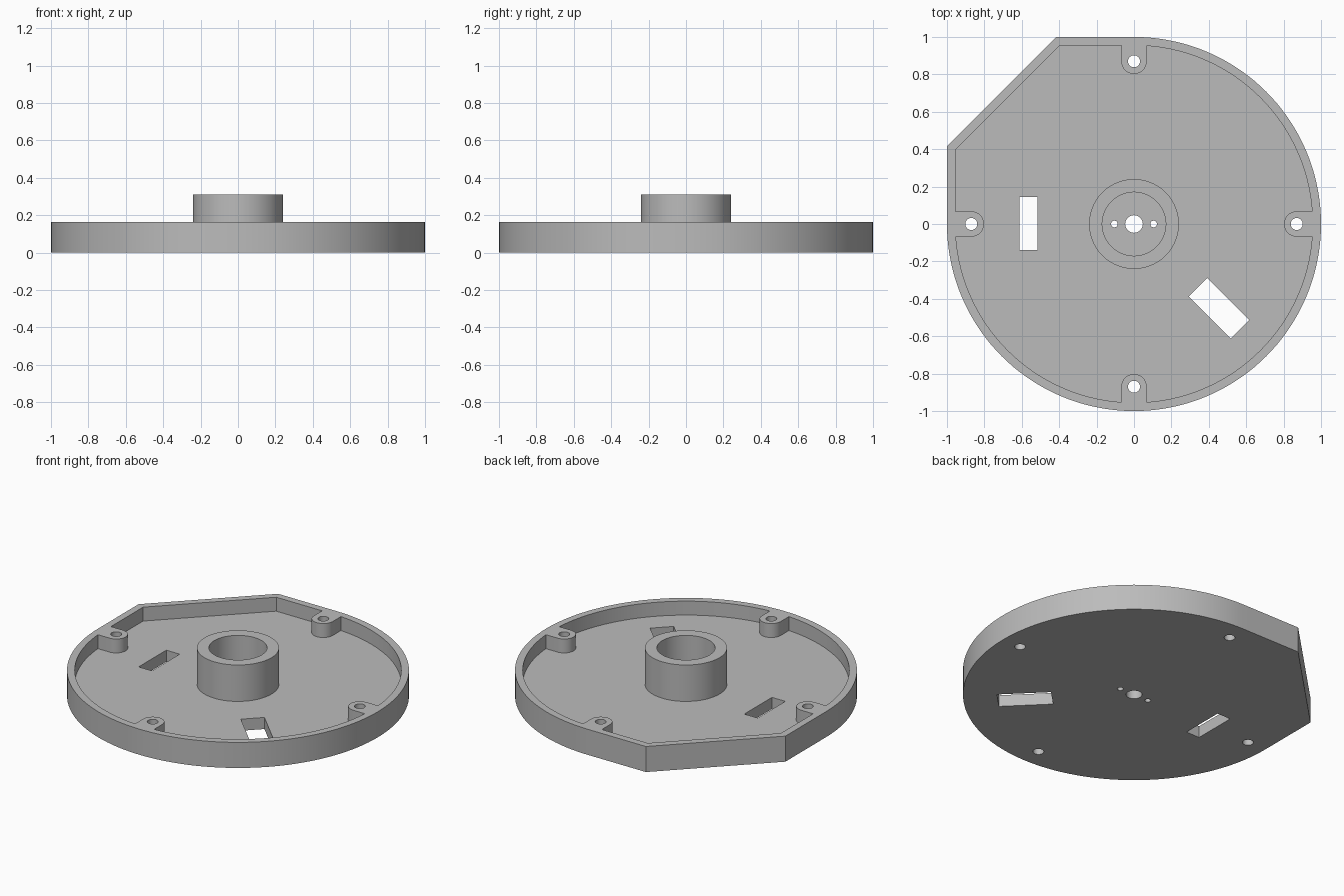
import bpy, bmesh
from math import sin, cos, pi, tan, asin
from mathutils import Matrix, Vector

default = bpy.data.objects.get("Cube")
if default:
    bpy.data.objects.remove(default, do_unlink=True)

HEIGHT, FLOOR, BOSS_TOP = 0.165, 0.075, 0.31
RIM_INNER, POST_AT, POST_R = 0.955, 0.87, 0.068
CUT_LOW, CUT_HIGH = -0.1, 0.5

grey = bpy.data.materials.new("plain grey")
grey.use_nodes = True
colour = (0.5, 0.5, 0.5, 1)
grey.diffuse_color = colour
grey.node_tree.nodes["Principled BSDF"].inputs["Base Color"].default_value = colour


def arc(radius, start, end, steps, x=0, y=0):
    return [(x + radius * cos(start + (end - start) * i / steps),
             y + radius * sin(start + (end - start) * i / steps)) for i in range(steps + 1)]


def circle(radius, x=0, y=0, steps=48):
    return arc(radius, 0, 2 * pi, steps, x, y)[:-1]


def rectangle(width, length, x, y, angle=0):
    turn = Matrix.Rotation(angle, 2)
    corners = [(-1, -1), (1, -1), (1, 1), (-1, 1)]
    return [tuple(turn @ Vector((a * width / 2, b * length / 2)) + Vector((x, y)))
            for a, b in corners]


def prism(name, outline, low, high):
    bm = bmesh.new()
    face = bm.faces.new([bm.verts.new((x, y, low)) for x, y in outline])
    top = bmesh.ops.extrude_face_region(bm, geom=[face])["geom"]
    bmesh.ops.translate(bm, vec=(0, 0, high - low),
                        verts=[v for v in top if isinstance(v, bmesh.types.BMVert)])
    bmesh.ops.recalc_face_normals(bm, faces=bm.faces)
    mesh = bpy.data.meshes.new(name)
    bm.to_mesh(mesh)
    bm.free()
    mesh.materials.append(grey)
    obj = bpy.data.objects.new(name, mesh)
    bpy.context.collection.objects.link(obj)
    return obj


def cut(target, outline, low=CUT_LOW, high=CUT_HIGH):
    cutter = prism("cutter", outline, low, high)
    cutter.hide_render = True
    mod = target.modifiers.new("cut", "BOOLEAN")
    mod.operation, mod.solver, mod.object = "DIFFERENCE", "EXACT", cutter
    bpy.context.view_layer.objects.active = target
    bpy.ops.object.modifier_apply(modifier=mod.name)
    bpy.data.objects.remove(cutter, do_unlink=True)


def smooth(obj):
    bpy.ops.object.select_all(action="DESELECT")
    obj.select_set(True)
    bpy.context.view_layer.objects.active = obj
    bpy.ops.object.shade_smooth_by_angle()


# Round outline with one quarter replaced by a straight chamfered corner
corner = tan(pi / 8)
outer = arc(1, -pi, pi / 2, 108) + [(-corner, 1), (-1, corner)]

# Pocket outline: quarter walls joined by the inward-facing screw posts
pocket = []
gap = asin(POST_R / RIM_INNER)
for quarter in range(4):
    start, end = quarter * pi / 2, (quarter + 1) * pi / 2
    if quarter == 1:
        r, c = RIM_INNER, RIM_INNER * corner
        pocket += [(-POST_R, r), (-c, r), (-r, c), (-r, POST_R)]
    else:
        pocket += arc(RIM_INNER, start + gap, end - gap, 32)
    turn = Matrix.Rotation(end, 2)
    for i in range(25):
        t = pi * i / 24
        pocket.append(tuple(turn @ Vector((POST_AT - POST_R * sin(t), -POST_R * cos(t)))))

# Tray: floor, rim and screw posts
tray = prism("tray", outer, 0, HEIGHT)
cut(tray, pocket, FLOOR, CUT_HIGH)

# Screw holes through the posts
for k in range(4):
    a = k * pi / 2
    cut(tray, circle(0.032, POST_AT * cos(a), POST_AT * sin(a), 32))

# Shaft hole and the two small holes beside it
cut(tray, circle(0.047))
for side in (-1, 1):
    cut(tray, circle(0.018, side * 0.105, 0, 24))

# Rectangular slots in the floor
cut(tray, rectangle(0.096, 0.282, -0.565, 0.003))
cut(tray, rectangle(0.14, 0.318, 0.454, -0.451, pi / 4))
smooth(tray)

# Central boss ring
boss = prism("centre_boss", circle(0.24, steps=96), FLOOR, BOSS_TOP)
cut(boss, circle(0.17, steps=96))
smooth(boss)
